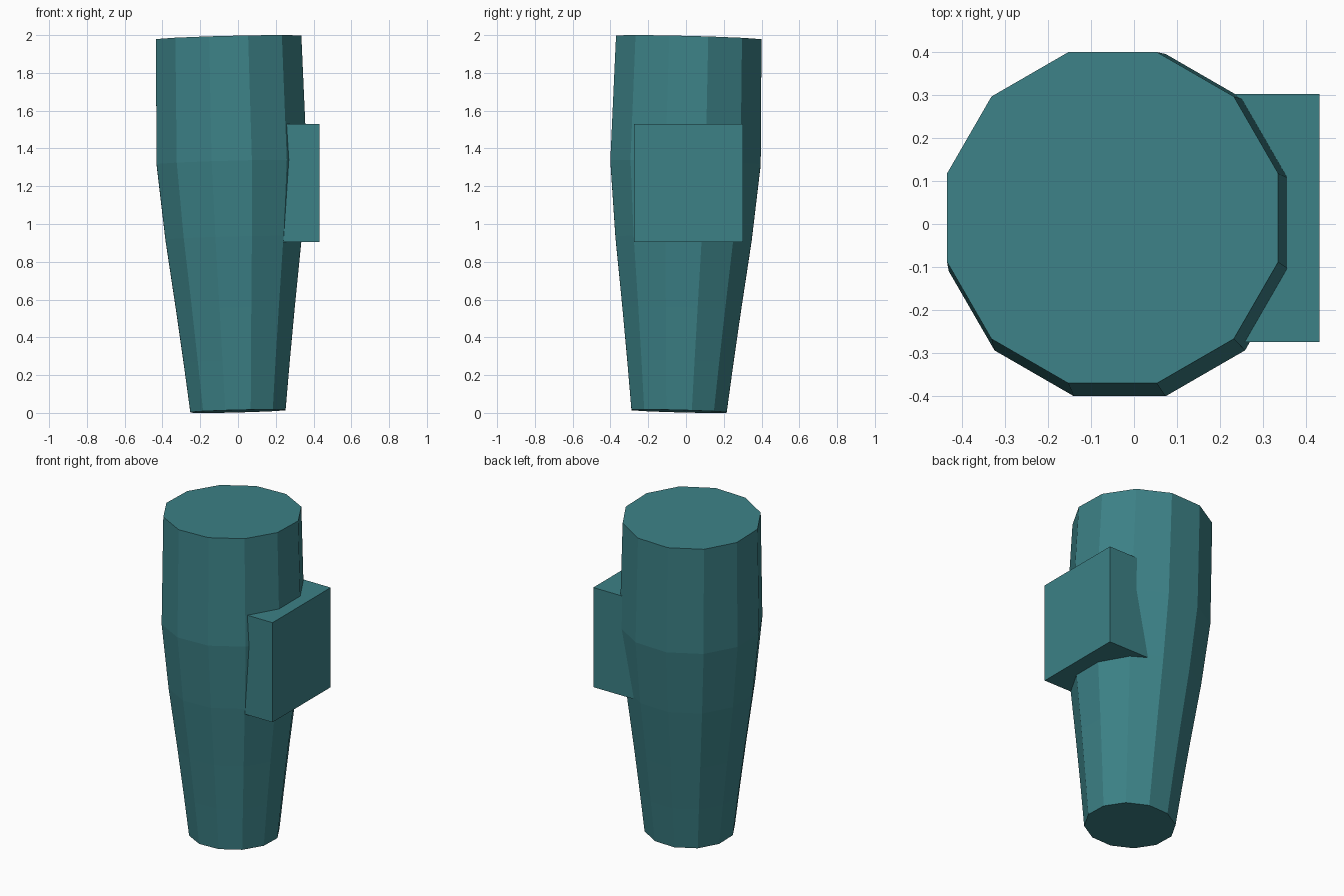
import bpy
import bmesh
import math
from mathutils import Vector

if "Cube" in bpy.data.objects:
    bpy.data.objects.remove(bpy.data.objects["Cube"])

teal = bpy.data.materials.new("teal")
teal.diffuse_color = (0.045, 0.22, 0.24, 1)
teal.use_nodes = True
teal.node_tree.nodes["Principled BSDF"].inputs["Base Color"].default_value = teal.diffuse_color


def add_object(name, bm):
    mesh = bpy.data.meshes.new(name)
    bmesh.ops.recalc_face_normals(bm, faces=bm.faces)
    bm.to_mesh(mesh)
    bm.free()
    mesh.materials.append(teal)
    obj = bpy.data.objects.new(name, mesh)
    bpy.context.collection.objects.link(obj)
    return obj


# Tapered twelve-sided limb, leaning slightly: (height, distance to flat side)
SIDES = 12
RINGS = [(0.009, 0.252), (0.27, 0.281), (0.55, 0.314), (0.925, 0.361),
         (1.325, 0.398), (1.986, 0.385)]
LEAN = Vector((-0.025, 0.026))
bm = bmesh.new()
loops = []
for height, apothem in RINGS:
    radius = apothem / math.cos(math.pi / SIDES)
    centre = Vector((0.0, -0.037)) + LEAN * height
    loop = []
    for i in range(SIDES):
        a = 2 * math.pi * (i + 0.5) / SIDES
        off = Vector((math.cos(a), math.sin(a))) * radius
        loop.append(bm.verts.new((centre.x + off.x, centre.y + off.y,
                                  height - off.dot(LEAN))))
    loops.append(loop)
for low, high in zip(loops, loops[1:]):
    for i in range(SIDES):
        j = (i + 1) % SIDES
        bm.faces.new((low[i], low[j], high[j], high[i]))
bm.faces.new(loops[0])
bm.faces.new(loops[-1])
add_object("limb", bm)

# Box block set into the side
low, high = Vector((0.10, -0.275, 0.905)), Vector((0.432, 0.302, 1.53))
bm = bmesh.new()
bmesh.ops.create_cube(bm, size=1)
for v in bm.verts:
    v.co = Vector([c * s + m for c, s, m in zip(v.co, high - low, (high + low) / 2)])
add_object("side_block", bm)
